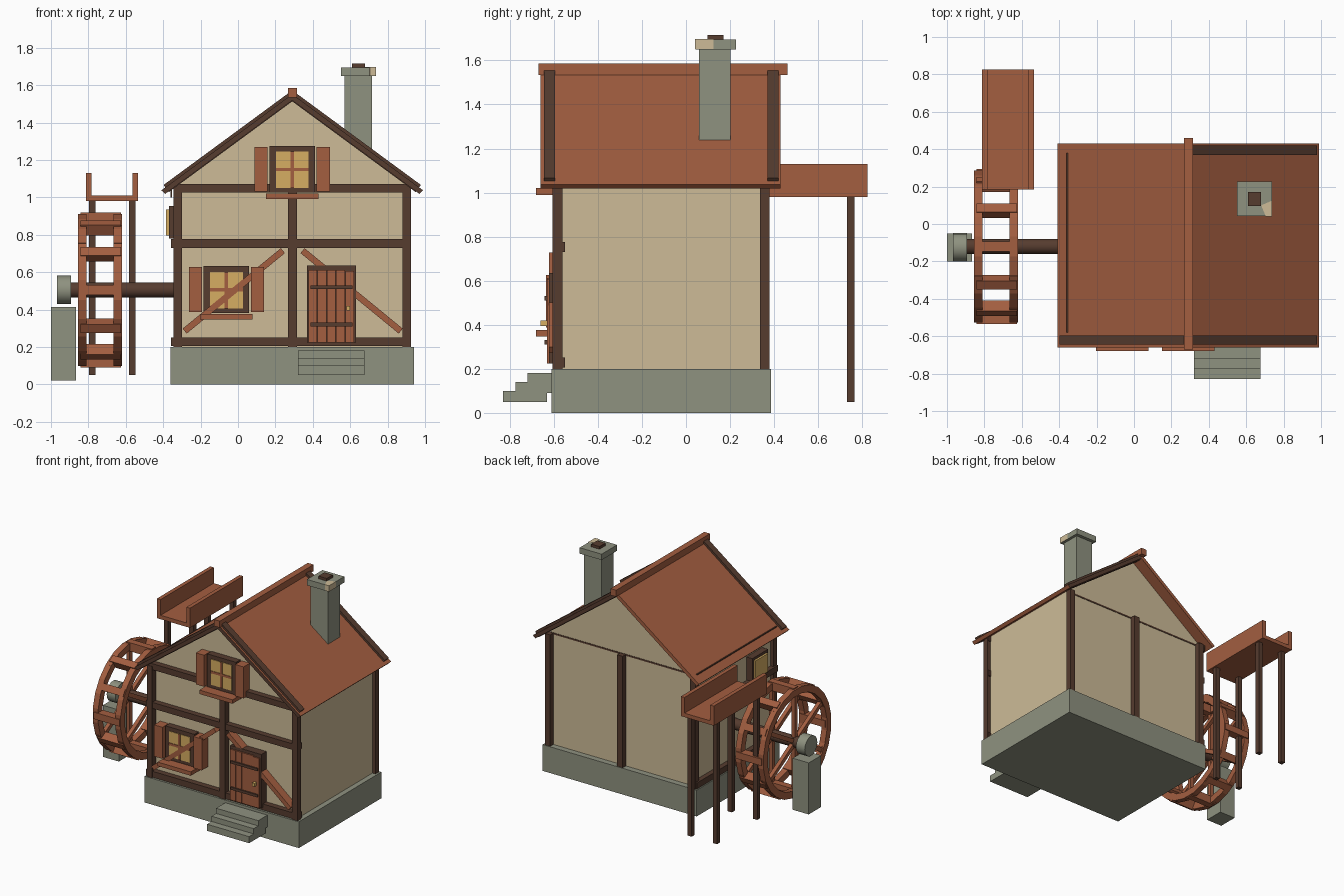
import bpy, bmesh, math
from mathutils import Matrix, Vector

if "Cube" in bpy.data.objects:
    bpy.data.objects.remove(bpy.data.objects["Cube"])


def srgb(r, g, b):
    return tuple((c / 255 / 12.92) if c <= 10 else ((c / 255 + 0.055) / 1.055) ** 2.4
                 for c in (r, g, b)) + (1.0,)


def material(name, *rgb):
    m = bpy.data.materials.new(name)
    m.diffuse_color = srgb(*rgb)
    m.use_nodes = True
    m.node_tree.nodes["Principled BSDF"].inputs["Base Color"].default_value = m.diffuse_color
    return m


CREAM = material("cream_plaster", 205, 187, 151)
STONE = material("grey_stone", 143, 146, 128)
RED = material("red_brown_wood", 163, 94, 64)
DARK = material("dark_timber", 86, 60, 47)
GOLD = material("golden_glass", 214, 174, 98)


def make(name, bm, *mats):
    bmesh.ops.recalc_face_normals(bm, faces=bm.faces)
    me = bpy.data.meshes.new(name)
    bm.to_mesh(me)
    bm.free()
    for m in mats:
        me.materials.append(m)
    ob = bpy.data.objects.new(name, me)
    bpy.context.collection.objects.link(ob)
    return ob


def add_box(bm, x0, x1, y0, y1, z0, z1, mat=Matrix()):
    m = mat @ Matrix.Translation(((x0 + x1) / 2, (y0 + y1) / 2, (z0 + z1) / 2)) \
        @ Matrix.Diagonal((x1 - x0, y1 - y0, z1 - z0, 1))
    bmesh.ops.create_cube(bm, size=1, matrix=m)


def box(name, mat, *dims, matrix=Matrix()):
    bm = bmesh.new()
    add_box(bm, *dims, matrix)
    return make(name, bm, mat)


def prism(name, pts, axis, a, b, *mats):
    """Extrude a 2D outline along x ('x': points are y,z) or y ('y': points are x,z)."""
    bm = bmesh.new()
    place = (lambda p, t: (t, p[0], p[1])) if axis == 'x' else (lambda p, t: (p[0], t, p[1]))
    lo = [bm.verts.new(place(p, a)) for p in pts]
    hi = [bm.verts.new(place(p, b)) for p in pts]
    bm.faces.new(lo)
    bm.faces.new(hi[::-1])
    for i in range(len(pts)):
        j = (i + 1) % len(pts)
        bm.faces.new((lo[i], hi[i], hi[j], lo[j]))
    return make(name, bm, *mats)


def cylinder_x(name, mat, x0, x1, y, z, r, n):
    bm = bmesh.new()
    m = Matrix.Translation(((x0 + x1) / 2, y, z)) @ Matrix.Rotation(math.pi / 2, 4, 'Y')
    bmesh.ops.create_cone(bm, cap_ends=True, segments=n, radius1=r, radius2=r, depth=x1 - x0, matrix=m)
    ob = make(name, bm, mat)
    for f in ob.data.polygons:
        f.use_smooth = len(f.vertices) == 4
    ob.data.set_sharp_from_angle(angle=math.radians(35))
    return ob


CX, SLOPE = 0.29, 0.735          # ridge position and roof pitch

# Foundation, walls and entrance steps
box("foundation", STONE, -0.36, 0.94, -0.61, 0.385, 0, 0.2)
prism("walls", [(CX - 0.61, 0.2), (CX + 0.61, 0.2), (CX + 0.61, 1.07), (CX, 1.52), (CX - 0.61, 1.07)],
      'y', -0.56, 0.34, CREAM)
prism("entrance_steps", [(-0.83, 0.05), (-0.63, 0.05), (-0.63, 0.09), (-0.61, 0.09), (-0.61, 0.18),
                         (-0.72, 0.18), (-0.72, 0.14), (-0.775, 0.14), (-0.775, 0.10), (-0.83, 0.10)],
      'x', 0.32, 0.675, STONE)

# Timber frame
for side, x in (("left", -0.345), ("right", 0.88)):
    for end, y in (("front", -0.605), ("back", 0.335)):
        box(f"{side}_{end}_post", DARK, x, x + 0.045, y, y + 0.045, 0.2, 1.05)
box("front_centre_post", DARK, 0.268, 0.315, -0.605, -0.55, 0.2, 1.03)
box("back_centre_post", DARK, 0.268, 0.315, 0.33, 0.38, 0.2, 1.05)
box("back_tie_beam", DARK, -0.32, 0.9, 0.33, 0.343, 1.04, 1.052)
for label, z in (("sill", 0.205), ("middle", 0.73), ("tie", 1.025)):
    box(f"front_{label}_beam", DARK, -0.343, 0.923, -0.603, -0.55, z, z + 0.046)
for label, z in (("sill", 0.205), ("middle", 0.73)):
    box(f"left_{label}_beam", DARK, -0.357, -0.31, -0.6, 0.375, z, z + 0.046)
box("left_wall_plate", DARK, -0.36, -0.352, -0.58, 0.38, 1.0, 1.081)


# Diagonal front braces
def brace(name, p, q, w=0.034):
    d = (Vector(q) - Vector(p)).normalized()
    n = Vector((-d.y, d.x)) * w / 2
    p, q = Vector(p), Vector(q)
    prism(name, [p + n, q + n, q - n, p - n], 'y', -0.622, -0.56, RED)


brace("left_brace", (-0.285, 0.285), (0.24, 0.715))
brace("right_brace", (0.345, 0.715), (0.87, 0.285))

# Roof slopes with dark front and back edges, raised verge boards and ridge
for side, s in (("left", -1), ("right", 1)):
    out = 0.7
    top, low = 1.552, 1.518
    roof = prism(f"{side}_roof", [(CX, top), (CX + s * out, top - out * SLOPE),
                                  (CX + s * (out - 0.02), low - (out - 0.02) * SLOPE), (CX, low)],
                 'y', -0.66, 0.43, RED, DARK)
    for f in roof.data.polygons:
        if f.normal.y < -0.9 or (f.normal.y > 0.9 and s > 0):
            f.material_index = 1
    ends = [("front", -0.645)] + ([("back", 0.37)] if s > 0 else [])
    for end, y in ends:
        prism(f"{side}_{end}_verge", [(CX, 1.572), (CX + s * 0.688, 1.572 - 0.688 * SLOPE),
                                      (CX + s * 0.66, 1.513 - 0.66 * SLOPE), (CX, 1.513)],
              'y', y, y + 0.05, DARK)
box("ridge_beam", RED, 0.267, 0.315, -0.67, 0.46, 1.535, 1.585)

# Chimney with a chipped plaster corner on the cap
box("chimney", STONE, 0.57, 0.717, 0.06, 0.203, 1.2, 1.65)
box("chimney_cap", STONE, 0.552, 0.737, 0.042, 0.228, 1.65, 1.695)
bm = bmesh.new()
for z in (1.651, 1.697):
    for x, y in ((0.705, 0.04), (0.739, 0.04), (0.739, 0.125), (0.68, 0.1)):
        bm.verts.new((x, y, z))
bmesh.ops.convex_hull(bm, input=bm.verts)
make("cap_corner", bm, CREAM)
box("chimney_pot", DARK, 0.61, 0.68, 0.097, 0.17, 1.69, 1.715)


# Front windows: frame, panes, glazing bars, shutters and sill
def window(name, cx, z0):
    z1 = z0 + 0.25
    box(f"{name}_frame", DARK, cx - 0.122, cx + 0.122, -0.612, -0.55, z0, z1)
    box(f"{name}_glass", GOLD, cx - 0.088, cx + 0.088, -0.616, -0.608, z0 + 0.025, z1 - 0.03)
    box(f"{name}_upright_bar", RED, cx - 0.009, cx + 0.009, -0.621, -0.61, z0 + 0.025, z1 - 0.03)
    box(f"{name}_cross_bar", RED, cx - 0.088, cx + 0.088, -0.62, -0.61, z0 + 0.115, z0 + 0.133)
    for s in (-1, 1):
        a, b = sorted((cx + s * 0.131, cx + s * 0.201))
        box(f"{name}_shutter", RED, a, b, -0.635, -0.56, z0 + 0.005, z1 - 0.005)
    box(f"{name}_sill", RED, cx - 0.14, cx + 0.14, -0.68, -0.56, z0 - 0.035, z0 - 0.005)


window("upper_window", 0.29, 1.025)
window("lower_window", -0.062, 0.382)

# Small window in the left wall
box("left_window_frame", DARK, -0.37, -0.31, -0.46, -0.27, 0.78, 0.955)
box("left_window_glass", GOLD, -0.385, -0.36, -0.44, -0.29, 0.795, 0.935)

# Plank door with straps and knob
box("door_frame", DARK, 0.37, 0.632, -0.622, -0.55, 0.225, 0.635)
for i in range(5):
    x = 0.376 + i * 0.0495
    box("door_plank", RED, x, x + 0.047, -0.632, -0.6, 0.225, 0.612 if i < 4 else 0.605)
for z in (0.31, 0.51):
    box("door_strap", DARK, 0.388, 0.612, -0.642, -0.62, z, z + 0.02)
box("door_knob", GOLD, 0.58, 0.6, -0.66, -0.63, 0.395, 0.42)

# Water wheel: segmented rims, spokes and paddles around the axle
WY, WZ, R = -0.12, 0.505, 0.385
rims, spokes, paddles = bmesh.new(), bmesh.new(), bmesh.new()
for i in range(24):
    turn = Matrix.Translation((0, WY, WZ)) @ Matrix.Rotation(i * math.tau / 24, 4, 'X')
    for x in (-0.855, -0.665):
        add_box(rims, x, x + 0.045, -0.054, 0.054, R - 0.03, R + 0.022, turn)
        if i % 4 == 0:
            add_box(spokes, x + 0.008, x + 0.037, -0.016, 0.016, 0.0, R, turn)
    if i % 2 == 0:
        add_box(paddles, -0.842, -0.625, -0.026, 0.026, R - 0.035, R + 0.03, turn)
make("wheel_rims", rims, RED)
make("wheel_spokes", spokes, RED)
make("wheel_paddles", paddles, RED)
cylinder_x("wheel_axle", DARK, -0.93, -0.31, WY, WZ, 0.041, 16)
cylinder_x("axle_bearing", STONE, -0.967, -0.893, WY - 0.005, WZ, 0.076, 16)
box("bearing_pillar", STONE, -1.0, -0.865, -0.2, -0.05, 0.02, 0.413)

# Raised water channel on four legs
box("channel_floor", RED, -0.812, -0.535, 0.185, 0.825, 0.98, 1.01)
for side, x in (("outer", -0.812), ("inner", -0.565)):
    box(f"channel_{side}_wall", RED, x, x + 0.03, 0.185, 0.825, 0.98, 1.13)
for x in (-0.797, -0.583):
    for y in (0.245, 0.73):
        box("channel_leg", DARK, x, x + 0.035, y, y + 0.035, 0.05, 0.99)
